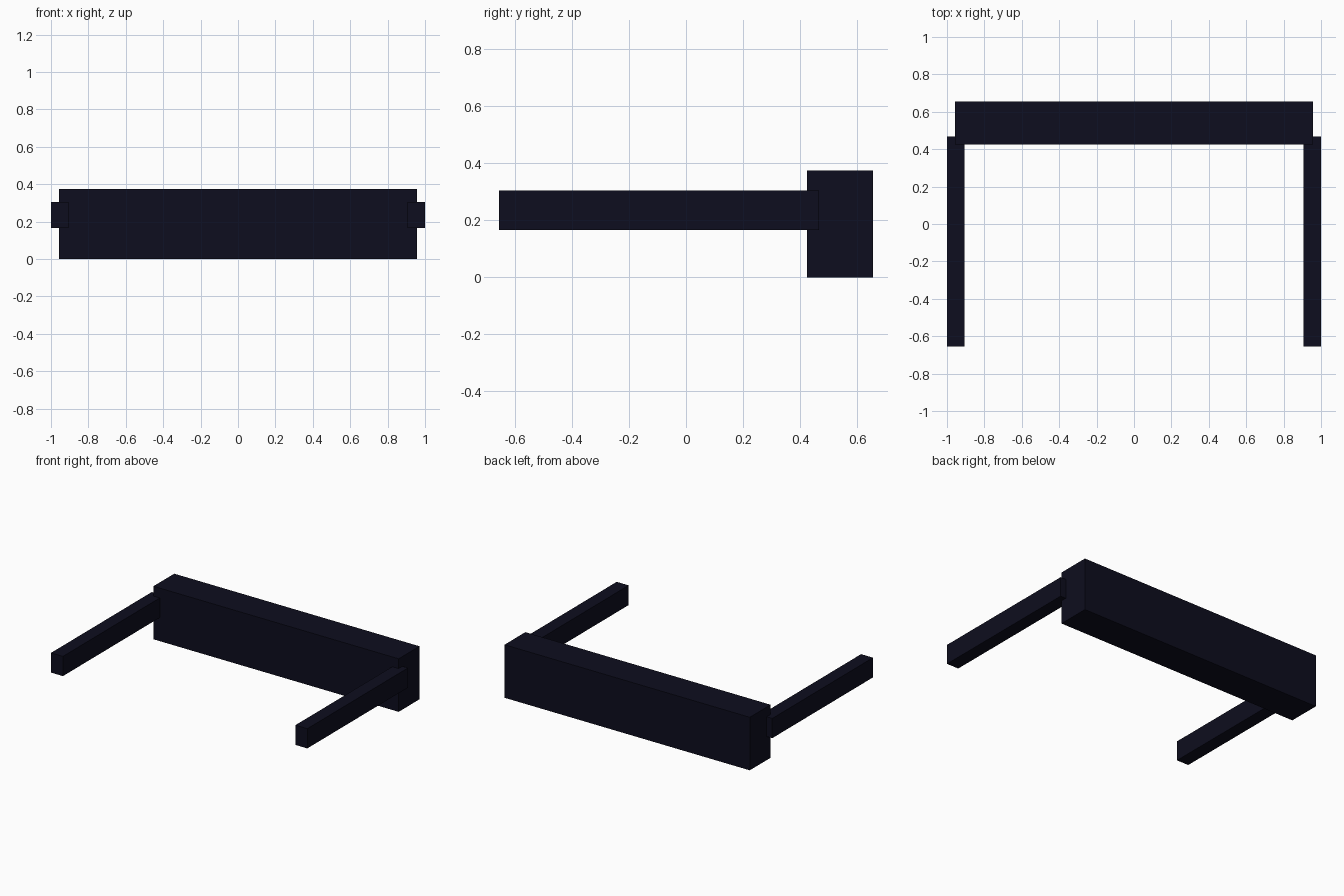
import bpy

if "Cube" in bpy.data.objects:
    bpy.data.objects.remove(bpy.data.objects["Cube"])

# Single dark navy colour
navy = bpy.data.materials.new("dark_navy")
navy.diffuse_color = (0.004, 0.004, 0.013, 1.0)
navy.use_nodes = True
navy.node_tree.nodes["Principled BSDF"].inputs["Base Color"].default_value = navy.diffuse_color


def box(name, low, high):
    """Axis-aligned box between two opposite corners."""
    centre = [(a + b) / 2 for a, b in zip(low, high)]
    size = [b - a for a, b in zip(low, high)]
    bpy.ops.mesh.primitive_cube_add(size=1, location=centre)
    obj = bpy.context.object
    obj.name = name
    obj.scale = size
    bpy.ops.object.transform_apply(location=False, rotation=False, scale=True)
    obj.data.materials.append(navy)
    return obj


# Wide rear beam
box("rear_beam", (-0.957, 0.424, 0.0), (0.957, 0.656, 0.374))

# Two side arms reaching forward, overlapping the beam ends
for side, x0, x1 in (("left", -1.0, -0.907), ("right", 0.907, 1.0)):
    box(side + "_arm", (x0, -0.656, 0.166), (x1, 0.467, 0.305))
